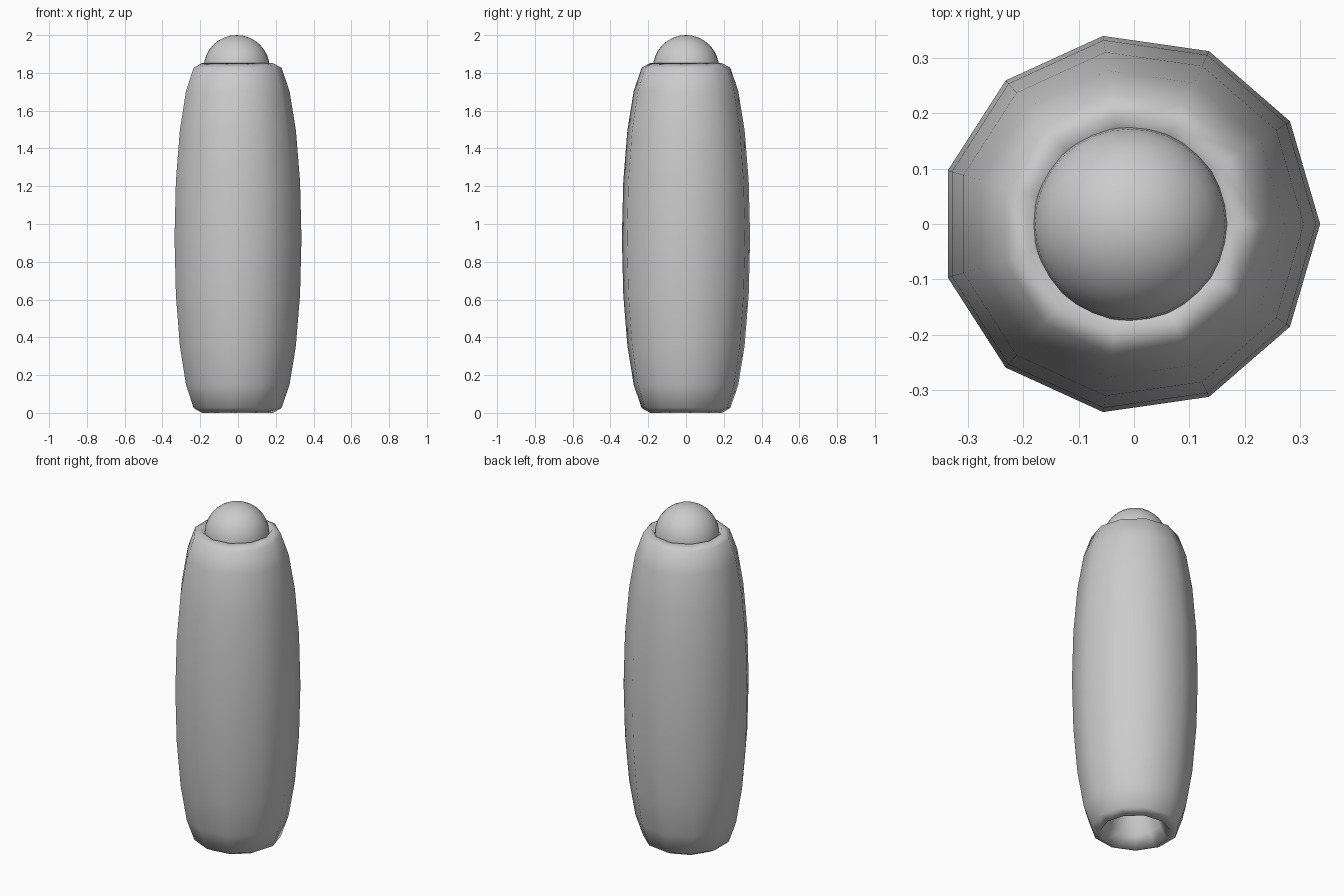
import bpy

if "Cube" in bpy.data.objects:
    bpy.data.objects.remove(bpy.data.objects["Cube"])

X_OFF = -0.007          # centres the 11-sided outline
MAJOR, MINOR = 0.203, 0.14
MID_Z, HALF_H = 0.926, 0.929

# Barrel-shaped body: a ring with 11 sides, stretched tall
bpy.ops.mesh.primitive_torus_add(
    major_segments=11, minor_segments=19,
    major_radius=MAJOR, minor_radius=MINOR,
    location=(X_OFF, 0, MID_Z))
body = bpy.context.object
body.name = "barrel_body"
body.scale = (1, 1, HALF_H / MINOR)
bpy.ops.object.transform_apply(location=False, rotation=False, scale=True)
bpy.ops.object.shade_smooth()

# Ball seated in the top opening
bpy.ops.mesh.primitive_uv_sphere_add(
    segments=32, ring_count=16, radius=0.175,
    location=(X_OFF, 0, 1.825))
ball = bpy.context.object
ball.name = "top_ball"
bpy.ops.object.shade_smooth()
